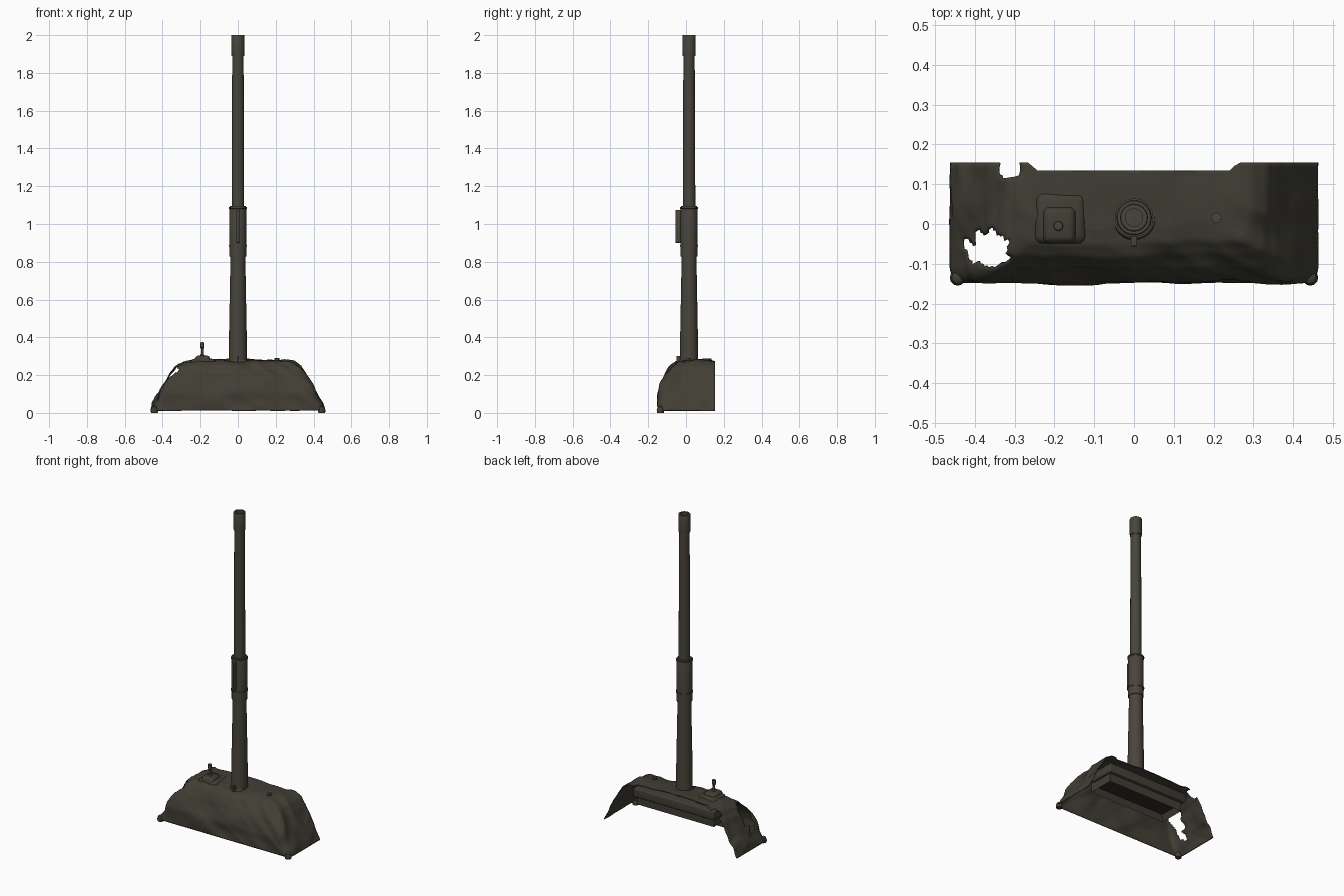
import bpy, bmesh, math
from mathutils import Vector, noise

cube = bpy.data.objects.get("Cube")
if cube:
    bpy.data.objects.remove(cube, do_unlink=True)


def material(name, rgb):
    m = bpy.data.materials.new(name)
    m.use_nodes = True
    m.diffuse_color = (*rgb, 1)
    bsdf = m.node_tree.nodes["Principled BSDF"]
    bsdf.inputs["Base Color"].default_value = (*rgb, 1)
    bsdf.inputs["Roughness"].default_value = 0.8
    return m


STEEL = material("olive steel", (0.066, 0.059, 0.043))
CANVAS = material("dark olive canvas", (0.054, 0.048, 0.035))
SHADE = material("recess brown", (0.03, 0.027, 0.019))
AXIS_Y = 0.016


def finish(bm, name, mat, angle=35):
    bmesh.ops.recalc_face_normals(bm, faces=bm.faces)
    mesh = bpy.data.meshes.new(name)
    bm.to_mesh(mesh)
    bm.free()
    mesh.materials.append(mat)
    ob = bpy.data.objects.new(name, mesh)
    bpy.context.collection.objects.link(ob)
    bpy.ops.object.select_all(action="DESELECT")
    ob.select_set(True)
    bpy.context.view_layer.objects.active = ob
    bpy.ops.object.shade_smooth_by_angle(angle=math.radians(angle))
    return ob


def lathe(name, profile, mat, x=0.0, y=AXIS_Y, sides=24):
    """Spin (radius, z) points around a vertical axis."""
    bm = bmesh.new()
    verts = [bm.verts.new((x + r, y, z)) for r, z in profile]
    edges = [bm.edges.new(p) for p in zip(verts, verts[1:])]
    bmesh.ops.spin(bm, geom=verts + edges, cent=(x, y, 0), axis=(0, 0, 1),
                   angle=math.tau, steps=sides)
    bmesh.ops.remove_doubles(bm, verts=bm.verts, dist=1e-4)
    return finish(bm, name, mat)


def box(name, lo, hi, mat, bevel=0.0, taper=1.0):
    """Box from corner to corner, with optional narrower top."""
    bm = bmesh.new()
    bmesh.ops.create_cube(bm, size=1)
    lo, hi = Vector(lo), Vector(hi)
    for v in bm.verts:
        k = taper if v.co.z > 0 else 1
        v.co = (lo + hi) / 2 + Vector((v.co.x * k, v.co.y * k, v.co.z)) * (hi - lo)
    if bevel:
        bmesh.ops.bevel(bm, geom=bm.edges[:], offset=bevel, segments=3,
                        profile=0.5, affect="EDGES")
    return finish(bm, name, mat, 50)


# Gun tube with muzzle collar and bore
lathe("barrel", [(0.048, 0.24), (0.047, 0.4), (0.040, 0.78), (0.040, 0.84),
                 (0.033, 1.06), (0.033, 1.2), (0.030, 1.89), (0.034, 1.89),
                 (0.035, 1.9), (0.035, 1.995), (0.033, 2.0), (0.022, 2.0),
                 (0.022, 1.85), (0, 1.85)], STEEL)
# Fume extractor sleeve and its clamp rings
lathe("sleeve", [(0.038, 0.828), (0.045, 0.828), (0.045, 0.88), (0.0455, 1.085),
                 (0.042, 1.095), (0.032, 1.095)], STEEL)
for name, z in (("lower_clamp_ring", 0.885), ("upper_clamp_ring", 1.085)):
    lathe(name, [(0.042, z - 0.005), (0.0485, z - 0.004), (0.0485, z + 0.004),
                 (0.042, z + 0.005)], STEEL)
box("sleeve_fin", (-0.008, -0.056, 0.9), (0.008, -0.02, 1.075), STEEL, 0.003)
# Barrel root collar
lathe("root_collar", [(0.056, 0.22), (0.056, 0.272), (0.052, 0.279), (0.046, 0.279)], STEEL)
box("collar_tab", (-0.006, -0.05, 0.25), (0.006, -0.03, 0.3), STEEL)

# Canvas cover: U-shaped rows, each (half width, front y, z)
ROWS = [(0.463, -0.149, 0.012), (0.450, -0.149, 0.05), (0.415, -0.144, 0.105),
        (0.388, -0.128, 0.155), (0.362, -0.108, 0.205), (0.33, -0.078, 0.245),
        (0.29, -0.045, 0.268), (0.24, 0.0, 0.276), (0.16, 0.06, 0.282),
        (0.08, 0.1, 0.286), (0.0, 0.134, 0.286)]
SUB, SIDE, FRONT = 4, 20, 72


def row_at(t):
    i = min(int(t), len(ROWS) - 2)
    f = t - i
    return [a + (b - a) * f for a, b in zip(ROWS[i], ROWS[i + 1])]


def u_path(w, front, back):
    """Points from the back on one side, round the front, to the other back."""
    r = min(0.04, w * 0.3)
    pts = []
    for i in range(SIDE):
        pts.append((-w, back + (front + r - back) * i / SIDE))
    for i in range(6):
        a = math.pi / 2 * i / 6
        pts.append((-w + r * (1 - math.cos(a)), front + r * (1 - math.sin(a))))
    for i in range(FRONT // 2):
        pts.append((-(w - r) * (1 - i / (FRONT // 2)), front))
    return pts + [(0.0, front)] + [(-x, y) for x, y in reversed(pts)]


bm = bmesh.new()
grid = []
for j in range((len(ROWS) - 1) * SUB + 1):
    w, front, z = row_at(j / SUB)
    mix = min(1, max(0, (w - 0.24) / 0.02))
    back = 0.134 + 0.02 * mix
    line = []
    for x, y in u_path(w, front, back):
        p = Vector((x, y, z))
        # broad folds plus finer diagonal creases
        fold = noise.noise(Vector((x * 7, y * 8, z * 9))) * 0.016
        ridge = abs(noise.noise(Vector((x * 9 + z * 12, y * 10 - z * 5, 3))))
        crease = (0.5 - ridge) * 0.022
        amount = min(1, z / 0.06) * (0.45 if w < 0.24 else 1)
        out = Vector((x / 0.46 * 0.7, -0.7 if y < back - 0.06 else 0.0, 0.5))
        p += out * (fold + crease - 0.006) * amount
        line.append(bm.verts.new((min(0.465, max(-0.465, p.x)),
                                  min(0.155, max(-0.154, p.y)), max(0.008, p.z))))
    grid.append(line)
for a, b in zip(grid, grid[1:]):
    for i in range(len(a) - 1):
        bm.faces.new((a[i], a[i + 1], b[i + 1], b[i]))
bmesh.ops.remove_doubles(bm, verts=bm.verts, dist=1e-4)


def torn(c):
    """True inside the ragged holes at the damaged end."""
    ragged = noise.noise(c * 30) * 0.8
    hole = ((c.x + 0.365) / 0.056) ** 2 + ((c.y + 0.06) / 0.045) ** 2
    notch = ((c.x + 0.315) / 0.036) ** 2 + ((c.y - 0.16) / 0.04) ** 2
    return min(hole, notch) + ragged < 1


doomed = [f for f in bm.faces if torn(f.calc_center_median())]
bmesh.ops.delete(bm, geom=doomed, context="FACES")
bmesh.ops.smooth_vert(bm, verts=[v for v in bm.verts if v.is_boundary and v.co.x < -0.25
                                 and v.co.z > 0.03 and v.co.y < 0.15],
                      factor=0.5, use_axis_x=True, use_axis_y=True, use_axis_z=True)
cover = finish(bm, "canvas_cover", CANVAS, 50)
thick = cover.modifiers.new("thickness", "SOLIDIFY")
thick.thickness = 0.004

# Rolled corners at the lower front hem
for side, label in ((-1, "right"), (1, "left")):
    lathe(label + "_hem_corner", [(0, 0), (0.018, 0.0), (0.02, 0.012), (0.015, 0.03), (0, 0.04)],
          CANVAS, side * 0.443, -0.135, 12)

# Mounting block under the cover, ending in a recessed frame
box("mount_block", (-0.28, -0.045, 0.19), (0.28, 0.126, 0.245), CANVAS, 0.006)
bm = bmesh.new()
bmesh.ops.create_cube(bm, size=1)
for v in bm.verts:
    v.co = Vector((v.co.x * 0.53, v.co.y * 0.165 + 0.02, v.co.z * 0.062 + 0.168))
base = min(bm.faces, key=lambda f: f.calc_center_median().z)
bmesh.ops.inset_region(bm, faces=[base], thickness=0.026)
bmesh.ops.translate(bm, verts=base.verts[:], vec=(0, 0, 0.035))
frame = finish(bm, "mount_frame", CANVAS)
frame.data.materials.append(SHADE)
for f in frame.data.polygons:
    inner = abs(f.center.x) < 0.24 and abs(f.center.y - 0.02) < 0.06
    f.material_index = int(inner and 0.14 < f.center.z < 0.19)

# Sight housing with its stub, and a bolt on the other side
box("sight_pad", (-0.255, -0.055, 0.22), (-0.115, 0.085, 0.288), CANVAS, 0.02, 0.9)
box("sight_housing", (-0.235, -0.055, 0.235), (-0.14, 0.05, 0.303), CANVAS, 0.014, 0.8)
lathe("sight_stub", [(0, 0.29), (0.014, 0.29), (0.012, 0.306), (0.007, 0.312), (0.007, 0.34),
                     (0.011, 0.345), (0.011, 0.372), (0, 0.375)], STEEL, -0.19, -0.005, 12)
lathe("cover_bolt", [(0.014, 0.26), (0.014, 0.29), (0, 0.292)], STEEL, 0.207, 0.015, 6)
